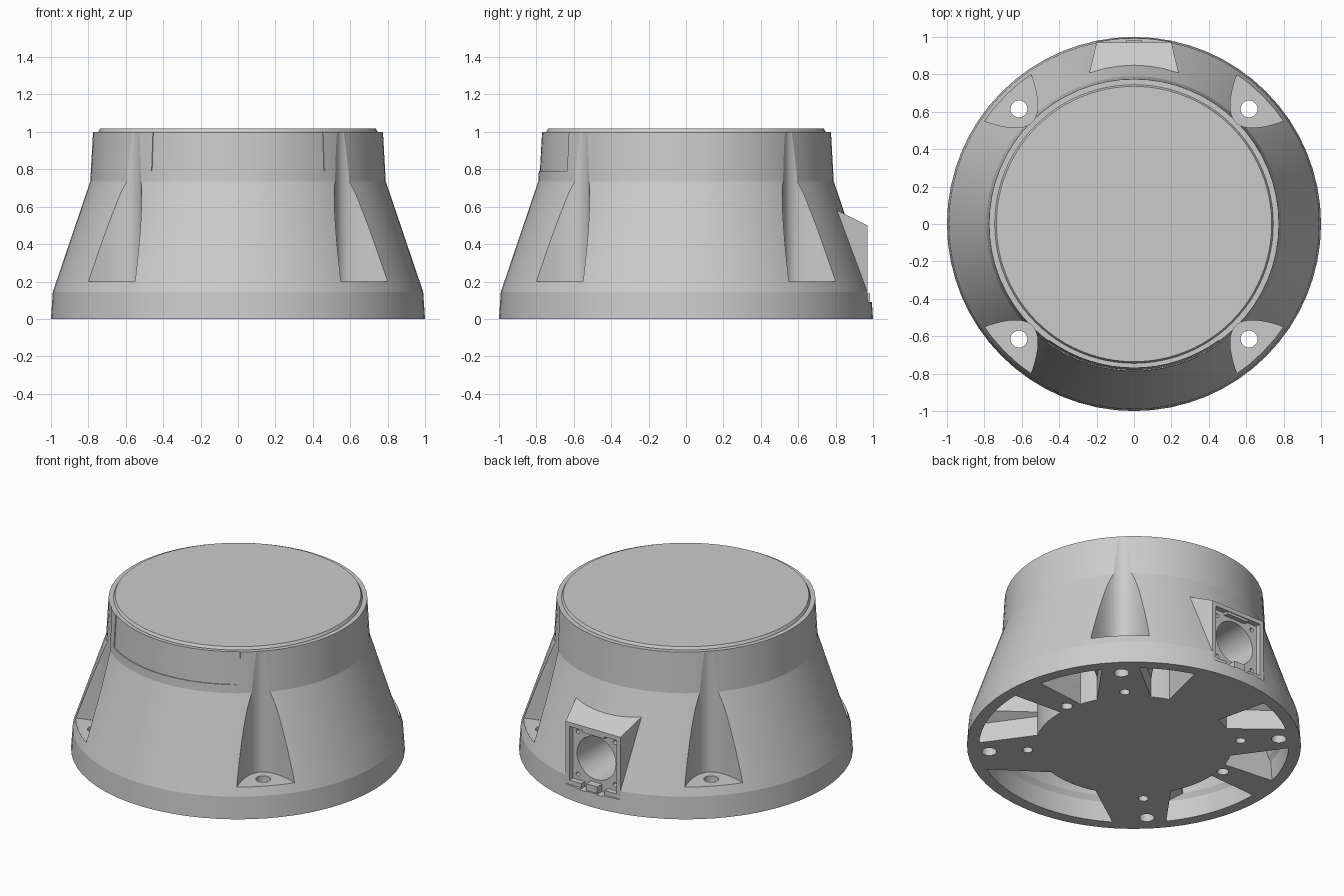
import bpy, bmesh
from math import sin, cos, pi, radians, sqrt

if "Cube" in bpy.data.objects:
    bpy.data.objects.remove(bpy.data.objects["Cube"])

def finish(bm, name):
    bmesh.ops.recalc_face_normals(bm, faces=bm.faces)
    me = bpy.data.meshes.new(name)
    bm.to_mesh(me)
    bm.free()
    ob = bpy.data.objects.new(name, me)
    bpy.context.collection.objects.link(ob)
    return ob

def loft(name, layers):
    """Closed solid through rings given as (list of xy, z)."""
    bm = bmesh.new()
    rings = [[bm.verts.new((x, y, z)) for x, y in pts] for pts, z in layers]
    n = len(rings[0])
    for a, b in zip(rings, rings[1:]):
        for i in range(n):
            j = (i + 1) % n
            bm.faces.new((a[i], a[j], b[j], b[i]))
    bm.faces.new(rings[0])
    bm.faces.new(rings[-1])
    return finish(bm, name)

def circle(r, n=64, x=0, y=0):
    return [(x + r * cos(2 * pi * i / n), y + r * sin(2 * pi * i / n)) for i in range(n)]

def box(name, x0, x1, y0, y1, z0, z1):
    p = [(x0, y0), (x1, y0), (x1, y1), (x0, y1)]
    return loft(name, [(p, z0), (p, z1)])

def hull(name, pts):
    bm = bmesh.new()
    for p in pts:
        bm.verts.new(p)
    bmesh.ops.convex_hull(bm, input=bm.verts)
    return finish(bm, name)

def sector(r_in, r_out, out0, out1, in0, in1, n=12):
    arc = lambda r, a, b: [(r * cos(radians(a + (b - a) * i / n)),
                            r * sin(radians(a + (b - a) * i / n))) for i in range(n + 1)]
    return arc(r_out, out0, out1) + arc(r_in, in1, in0)

def boolean(ob, tool, op='DIFFERENCE'):
    tool.hide_render = True
    m = ob.modifiers.new('cut', 'BOOLEAN')
    m.operation, m.object, m.solver = op, tool, 'EXACT'
    bpy.context.view_layer.objects.active = ob
    bpy.ops.object.modifier_apply(modifier=m.name)
    bpy.data.objects.remove(tool, do_unlink=True)

def smooth(ob, deg):
    bpy.ops.object.select_all(action='DESELECT')
    ob.select_set(True)
    bpy.context.view_layer.objects.active = ob
    bpy.ops.object.shade_smooth_by_angle(angle=radians(deg))

def y_cylinder(name, r, x, z, y0, y1, n=48, r_in=None):
    """Cylinder along y, radius r_in at the inner end y0."""
    r_in = r_in or r
    ob = loft(name, [(circle(r_in, n), y0), (circle(r, n), y1)])
    for v in ob.data.vertices:
        a, b, c = v.co
        v.co = (x + a, c, z + b)
    bm = bmesh.new()
    bm.from_mesh(ob.data)
    bmesh.ops.recalc_face_normals(bm, faces=bm.faces)
    bm.to_mesh(ob.data)
    bm.free()
    return ob

# main housing: foot ring, cone and collar
housing = loft('housing', [(circle(r), z) for r, z in
                           [(1.0, 0), (0.99, 0.145), (0.79, 0.735), (0.775, 1.0)]])

# connector block at the back
boolean(housing, box('flat', -0.2, 0.2, 0.97, 1.1, 0.09, 0.6))
boolean(housing, hull('block', [(s * x, y, z) for s in (-1, 1) for x, y, z in
        [(0.2, 0.97, 0.09), (0.2, 0.97, 0.5), (0.265, 0.7, 0.09), (0.265, 0.7, 0.635)]]), 'UNION')
boolean(housing, box('face', -0.172, 0.172, 0.935, 1.1, 0.118, 0.472))
boolean(housing, y_cylinder('bore', 0.145, 0, 0.295, 0.64, 1.0, r_in=0.125))
for sx in (-1, 1):
    for sz in (-1, 1):
        boolean(housing, y_cylinder('screw', 0.014, sx * 0.135, 0.295 + sz * 0.14, 0.88, 1.0, 16))
    # gaps either side of the latch
    boolean(housing, box('gap', *sorted((sx * 0.04, sx * 0.085)), 0.935, 1.1, 0.085, 0.13))

# mounting pockets with bolt holes on the four diagonals
N = 44
curve = [(0.77 + (t / 0.41) ** 2, t) for t in (-0.23 + 0.46 * i / N for i in range(N + 1))]
for k in range(4):
    a = pi / 4 + k * pi / 2
    c, s = cos(a), sin(a)
    pts = [(d * c - t * s, d * s + t * c) for d, t in curve]
    boolean(housing, loft('pocket', [(pts, 0.2), (pts, 1.1)]))
    bolt = circle(0.045, 32, 0.87 * c, 0.87 * s)
    boolean(housing, loft('bolt', [(bolt, -0.1), (bolt, 0.3)]))
    pin = circle(0.03, 24, 0.64 * c, 0.64 * s)
    boolean(housing, loft('pin', [(pin, -0.1), (pin, 0.15)]))
for sx in (-1, 1):
    peg = circle(0.035, 24, sx * 0.61, 0.1)
    boolean(housing, loft('peg', [(peg, -0.1), (peg, 0.15)]))

# weight-saving cavities underneath: outer, inner and deep outer angle limits
def cavity(o0, o1, i0, i1, d0, d1, mirror=False):
    layers = []
    for r, z, deep in [(0.93, -0.05, 0), (0.92, 0.13, 0), (0.90, 0.16, 1),
                       (0.73, 0.70, 1), (0.70, 0.92, 1)]:
        a, b = (d0, d1) if deep else (o0, o1)
        p = sector(0.59, r, a, b, i0, i1)
        layers.append(([(-x, y) for x, y in p] if mirror else p, z))
    boolean(housing, loft('cavity', layers))

for m in (False, True):
    cavity(13, 38, 17, 28, 13, 31, m)
    cavity(52, 73, 60, 71, 59, 73, m)
    cavity(-38, 0, -28, 2, -31, 0, m)
cavity(-122, -58, -107, -73, -121, -59)

# shallow label panel on the front of the collar
boolean(housing, loft('panel', [(sector(r, 0.9, -126, -54, -126, -54, 16), z)
                                for r, z in [(0.781, 0.79), (0.769, 1.01)]]))
smooth(housing, 12)

# latch tab and top rib inside the connector face
latch = box('latch_tab', -0.04, 0.04, 0.93, 0.985, 0.092, 0.135)
rib = box('connector_rib', -0.08, 0.08, 0.93, 0.965, 0.455, 0.474)

# raised lid
lid = loft('top_lid', [(circle(r, 96), z) for r, z in [(0.745, 0.99), (0.745, 1.003), (0.736, 1.018)]])
smooth(lid, 12)
